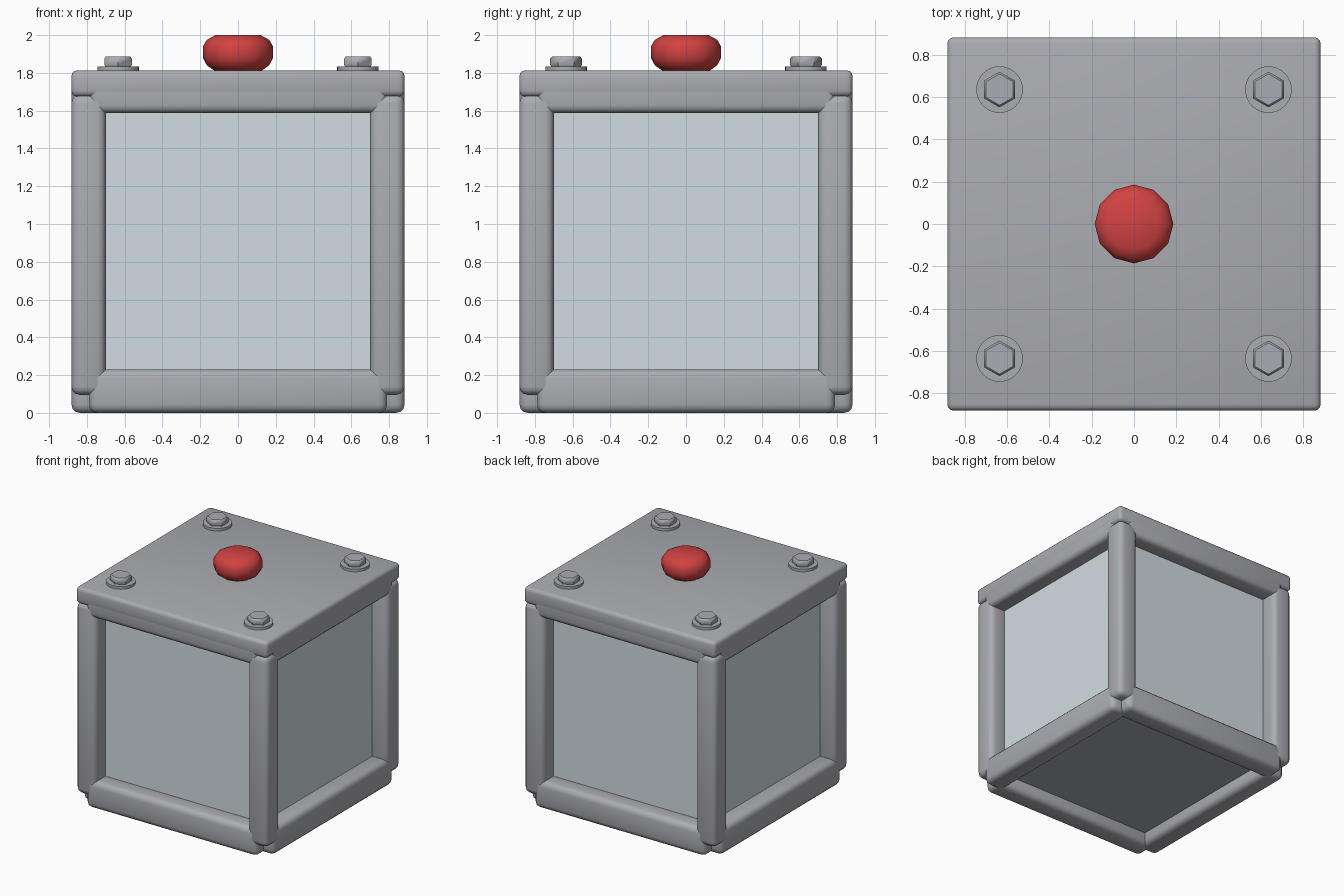
import bpy, bmesh, math
from mathutils import Matrix

if "Cube" in bpy.data.objects:
    bpy.data.objects.remove(bpy.data.objects["Cube"])


def material(name, rgb):
    m = bpy.data.materials.new(name)
    m.diffuse_color = (*rgb, 1)
    m.use_nodes = True
    m.node_tree.nodes["Principled BSDF"].inputs["Base Color"].default_value = m.diffuse_color
    return m


STEEL = material("grey steel", (0.41, 0.415, 0.445))
GLASS = material("pale blue glass", (0.64, 0.72, 0.76))
RED = material("red", (0.64, 0.055, 0.055))


def finish(name, bm, mat, angle=None):
    bmesh.ops.recalc_face_normals(bm, faces=bm.faces[:])
    me = bpy.data.meshes.new(name)
    bm.to_mesh(me)
    bm.free()
    me.materials.append(mat)
    ob = bpy.data.objects.new(name, me)
    bpy.context.collection.objects.link(ob)
    if angle:
        bpy.ops.object.select_all(action='DESELECT')
        ob.select_set(True)
        bpy.context.view_layer.objects.active = ob
        bpy.ops.object.shade_smooth_by_angle(angle=math.radians(angle))
    return ob


def box(name, lo, hi, mat, bevel=0, turn=0):
    """Box between two corners, with rounded edges, turned about z."""
    bm = bmesh.new()
    bmesh.ops.create_cube(bm, size=1)
    for v in bm.verts:
        v.co = [(a + b) / 2 + c * (b - a) for a, b, c in zip(lo, hi, v.co)]
    if bevel:
        bmesh.ops.bevel(bm, geom=bm.edges[:], offset=bevel, segments=3,
                        profile=0.5, affect='EDGES')
    bmesh.ops.rotate(bm, verts=bm.verts[:], matrix=Matrix.Rotation(turn, 3, 'Z'))
    return finish(name, bm, mat, 40 if bevel else None)


def lathe(name, profile, sides, mat, at=(0, 0), start=0, angle=30):
    """Closed turned solid from (radius, height) points."""
    bm = bmesh.new()
    rings = []
    for r, z in profile:
        rings.append([bm.verts.new((at[0] + r * math.cos(start + math.tau * i / sides),
                                    at[1] + r * math.sin(start + math.tau * i / sides), z))
                      for i in range(sides)])
    for a, b in zip(rings, rings[1:]):
        for i in range(sides):
            j = (i + 1) % sides
            bm.faces.new((a[i], a[j], b[j], b[i]))
    bm.faces.new(rings[0][::-1])
    bm.faces.new(rings[-1])
    return finish(name, bm, mat, angle)


OUT, INN, END, TOP = 0.882, 0.70, 0.79, 1.813

# Frame and bolts repeat on four sides
for k in range(4):
    t = k * math.pi / 2
    box("corner_post", (INN, -OUT, 0.095), (OUT, -INN, 1.685), STEEL, 0.045, t)
    box("bottom_rail", (-END, -OUT, 0), (END, -INN, 0.23), STEEL, 0.045, t)
    box("top_rail", (-END, -OUT + 0.001, 1.588), (END, -INN, 1.80), STEEL, 0.04, t)

    # Bolt with round washer and hexagonal head
    s = 0.635
    at = (s if k in (0, 3) else -s, s if k < 2 else -s)
    lathe("washer", [(0.11, TOP - 0.005), (0.11, 1.835)], 32, STEEL, at)
    lathe("bolt_head", [(0.078, 1.833), (0.084, 1.843), (0.084, 1.876), (0.074, 1.887)],
          6, STEEL, at, math.pi / 2, 50)

# Inner glass box, with a steel floor on its underside
core = box("glass_box", (-0.745, -0.745, 0.105), (0.745, 0.745, 1.70), GLASS)
core.data.materials.append(STEEL)
for p in core.data.polygons:
    if p.normal.z < -0.5:
        p.material_index = 1

# Lid
box("lid", (-OUT, -OUT, 1.675), (OUT, OUT, TOP), STEEL, 0.03)

# Round button on the lid
lathe("button", [(0.125, 1.812), (0.165, 1.84), (0.186, 1.88), (0.186, 1.94),
                 (0.165, 1.975), (0.12, 2.0)], 12, RED, angle=60)
